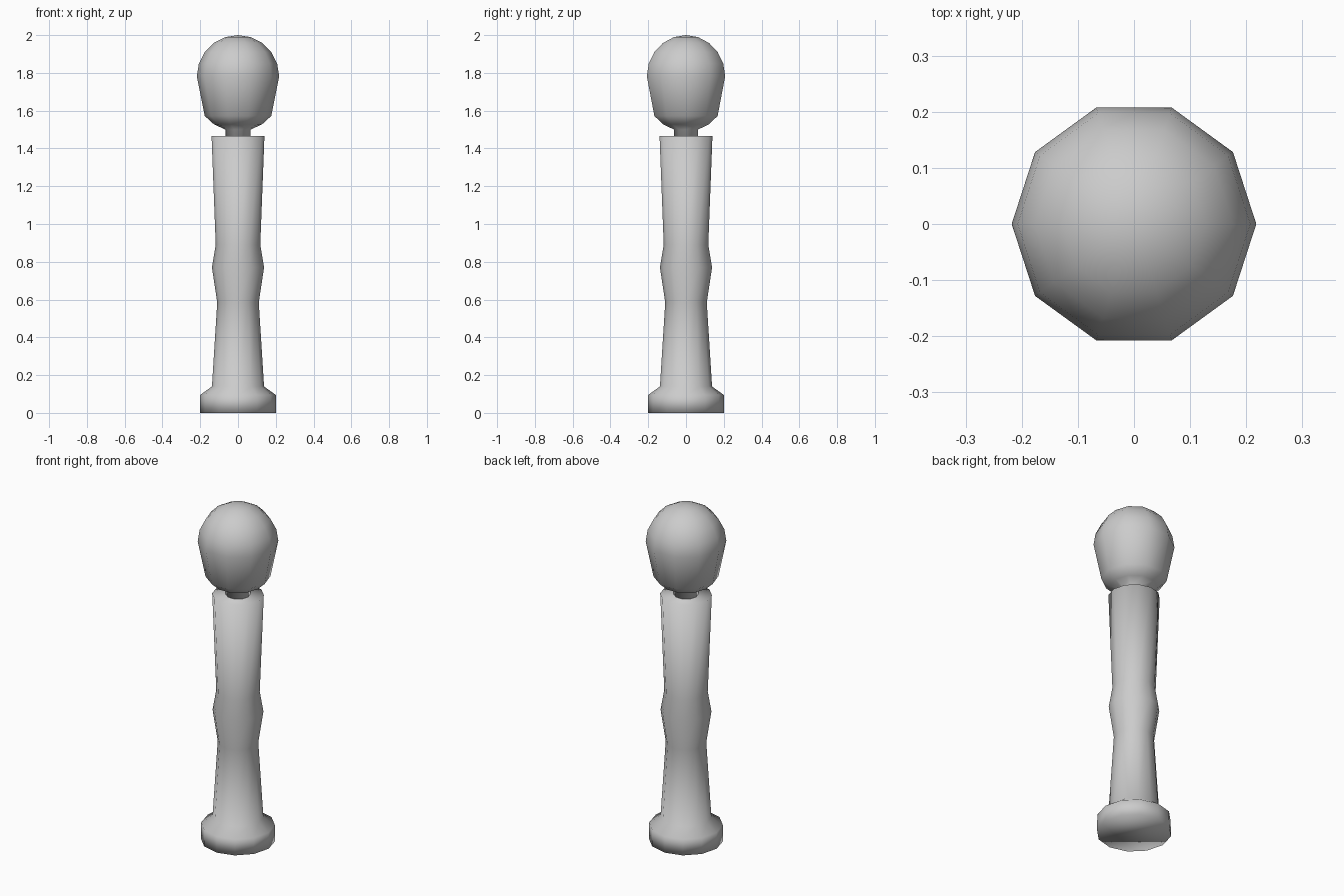
import bpy, bmesh
from math import cos, sin, pi, radians

if "Cube" in bpy.data.objects:
    bpy.data.objects.remove(bpy.data.objects["Cube"])


def lathe(name, profile, sides):
    """Revolve (radius, z) points around z; zero radius makes a pole, other ends are capped."""
    bm = bmesh.new()
    rings = []
    for r, z in profile:
        if r == 0:
            rings.append([bm.verts.new((0, 0, z))] * sides)
        else:
            rings.append([bm.verts.new((r * cos(2 * pi * i / sides),
                                        r * sin(2 * pi * i / sides), z))
                          for i in range(sides)])
    for low, high in zip(rings, rings[1:]):
        for i in range(sides):
            j = (i + 1) % sides
            corners = [low[i], low[j], high[j], high[i]]
            bm.faces.new(list(dict.fromkeys(corners)))
    for ring, r in ((rings[0], profile[0][0]), (rings[-1], profile[-1][0])):
        if r > 0:
            bm.faces.new(ring)
    bmesh.ops.recalc_face_normals(bm, faces=bm.faces[:])
    for f in bm.faces:
        f.smooth = True
    mesh = bpy.data.meshes.new(name)
    bm.to_mesh(mesh)
    bm.free()
    obj = bpy.data.objects.new(name, mesh)
    bpy.context.collection.objects.link(obj)
    return obj


# Handle with flared foot and raised grip ring
lathe("handle", [(0.202, 0), (0.2, 0.095), (0.138, 0.14), (0.11, 0.585),
                 (0.138, 0.77), (0.118, 0.89), (0.14, 1.465)], 12)

# Rounded head: stretched underside on a thin neck, hemispherical top
R, CENTRE = 0.218, 1.782
dome = [(R * cos(radians(a)), CENTRE + R * sin(radians(a))) for a in (0, 18, 36, 54, 72)]
lathe("head", [(0.067, 1.44), (0.067, 1.50), (0.128, 1.528), (0.176, 1.572)]
      + dome + [(0, 2.0)], 10)
